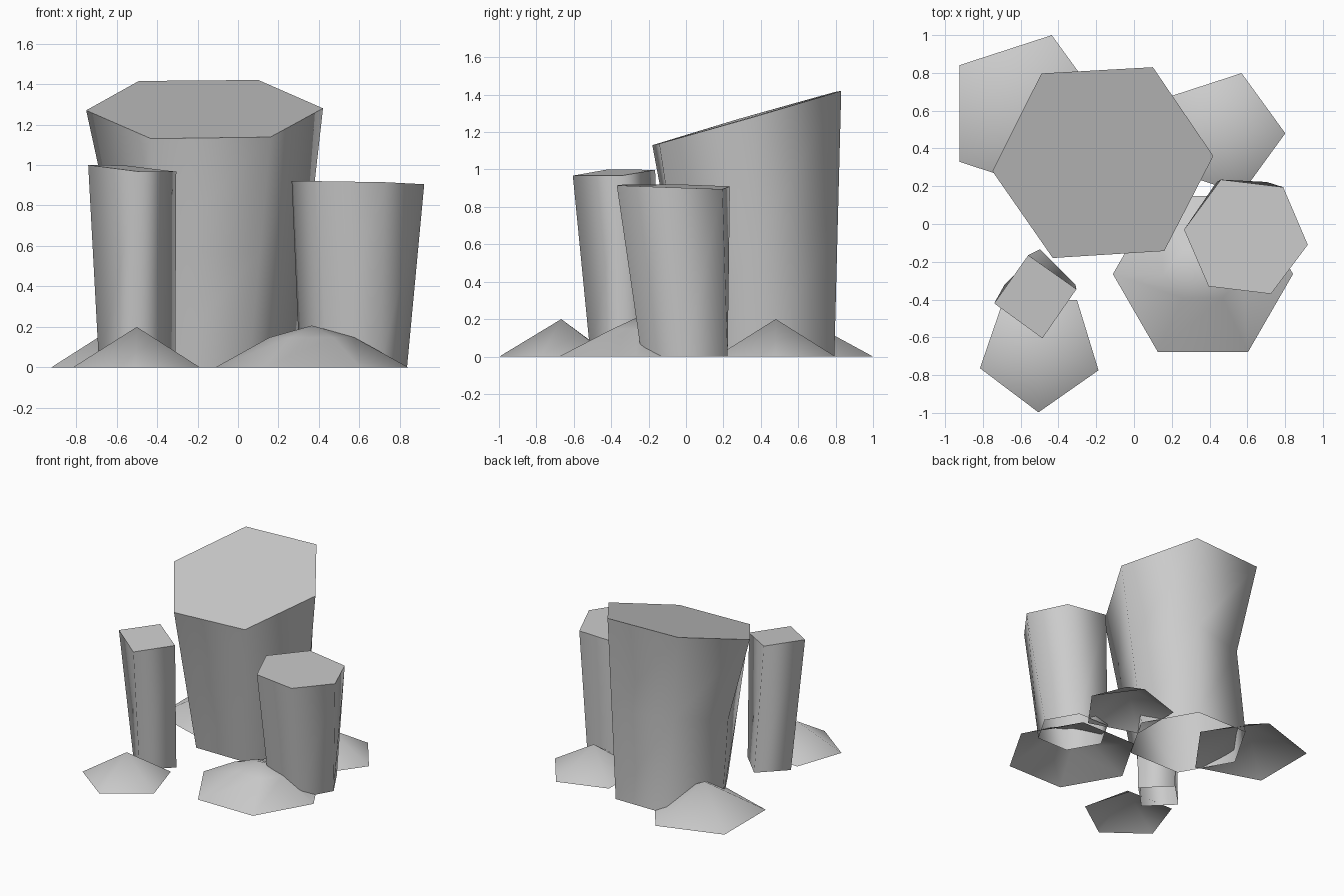
import bpy, bmesh
from math import sin, cos, radians

cube = bpy.data.objects.get("Cube")
if cube:
    bpy.data.objects.remove(cube)

GREY = (0.6, 0.6, 0.6, 1)
stone = bpy.data.materials.new("stone_grey")
stone.use_nodes = True
stone.diffuse_color = GREY
stone.node_tree.nodes["Principled BSDF"].inputs["Base Color"].default_value = GREY


def circle(cx, cy, r, sides, turn=0, z=0, flatten=1):
    angles = [radians(turn + 360 * i / sides) for i in range(sides)]
    return [(cx + r * cos(a), cy + r * flatten * sin(a), z) for a in angles]


def loft(name, rings, flat_cap=True):
    """Join rings with smooth walls, then cap the last ring; the base stays open."""
    bm = bmesh.new()
    loops = [[bm.verts.new(p) for p in ring] for ring in rings]
    for low, high in zip(loops, loops[1:]):
        n = len(low)
        for i in range(n):
            j = (i + 1) % n
            if len(high) == 1:
                face = bm.faces.new((low[i], low[j], high[0]))
            else:
                face = bm.faces.new((low[i], low[j], high[j], high[i]))
            face.smooth = True
    if flat_cap:
        bm.faces.new(loops[-1]).smooth = False
    mesh = bpy.data.meshes.new(name)
    bm.to_mesh(mesh)
    bm.free()
    mesh.materials.append(stone)
    obj = bpy.data.objects.new(name, mesh)
    bpy.context.collection.objects.link(obj)


def waist(base, top, dents, centre):
    """Ring halfway up, with each corner pulled toward the centre by its dent."""
    ring = []
    for b, t, d in zip(base, top, dents):
        x, y, z = [(p + q) / 2 for p, q in zip(b, t)]
        ring.append((x + (centre[0] - x) * d, y + (centre[1] - y) * d, z))
    return ring


# Tall column with a sloping top and a slight dent at the back
tall_base = circle(-0.165, 0.412, 0.44, 6)
tall_top = [(0.42, 0.36, 1.28), (0.10, 0.83, 1.42), (-0.49, 0.797, 1.415),
            (-0.75, 0.28, 1.27), (-0.43, -0.18, 1.13), (0.16, -0.143, 1.138)]
tall_mid = waist(tall_base, tall_top, (0, 0, 0.22, 0.13, 0, 0), (-0.17, 0.38))
loft("tall_column", [tall_base, tall_mid, tall_top])

# Six-sided column on the left
loft("left_column", [circle(0.57, -0.007, 0.265, 6),
     [(0.92, -0.11, 0.905), (0.79, 0.195, 0.895), (0.46, 0.235, 0.91),
      (0.265, -0.03, 0.92), (0.395, -0.33, 0.92), (0.725, -0.37, 0.915)]])

# Slim four-sided column on the right
loft("right_column", [circle(-0.498, -0.322, 0.188, 4),
     [(-0.305, -0.345, 0.967), (-0.56, -0.165, 0.998),
      (-0.74, -0.42, 1.0), (-0.485, -0.605, 0.967)]])

# Pointed rubble mounds around the columns
for name, x, y, r, turn, height in (
        ("front_right_mound", -0.50, -0.667, 0.33, -91, 0.20),
        ("back_right_mound", -0.57, 0.585, 0.436, 0, 0.225),
        ("back_left_mound", 0.466, 0.48, 0.335, 0, 0.20)):
    loft(name, [circle(x, y, r, 5, turn), [(x, y, height)]], False)

# Wide rounded mound under the left column
loft("front_left_mound", [circle(0.365, -0.265, 0.477, 6),
     circle(0.365, -0.265, 0.21, 6, 0, 0.148, 0.7), [(0.365, -0.265, 0.207)]], False)
